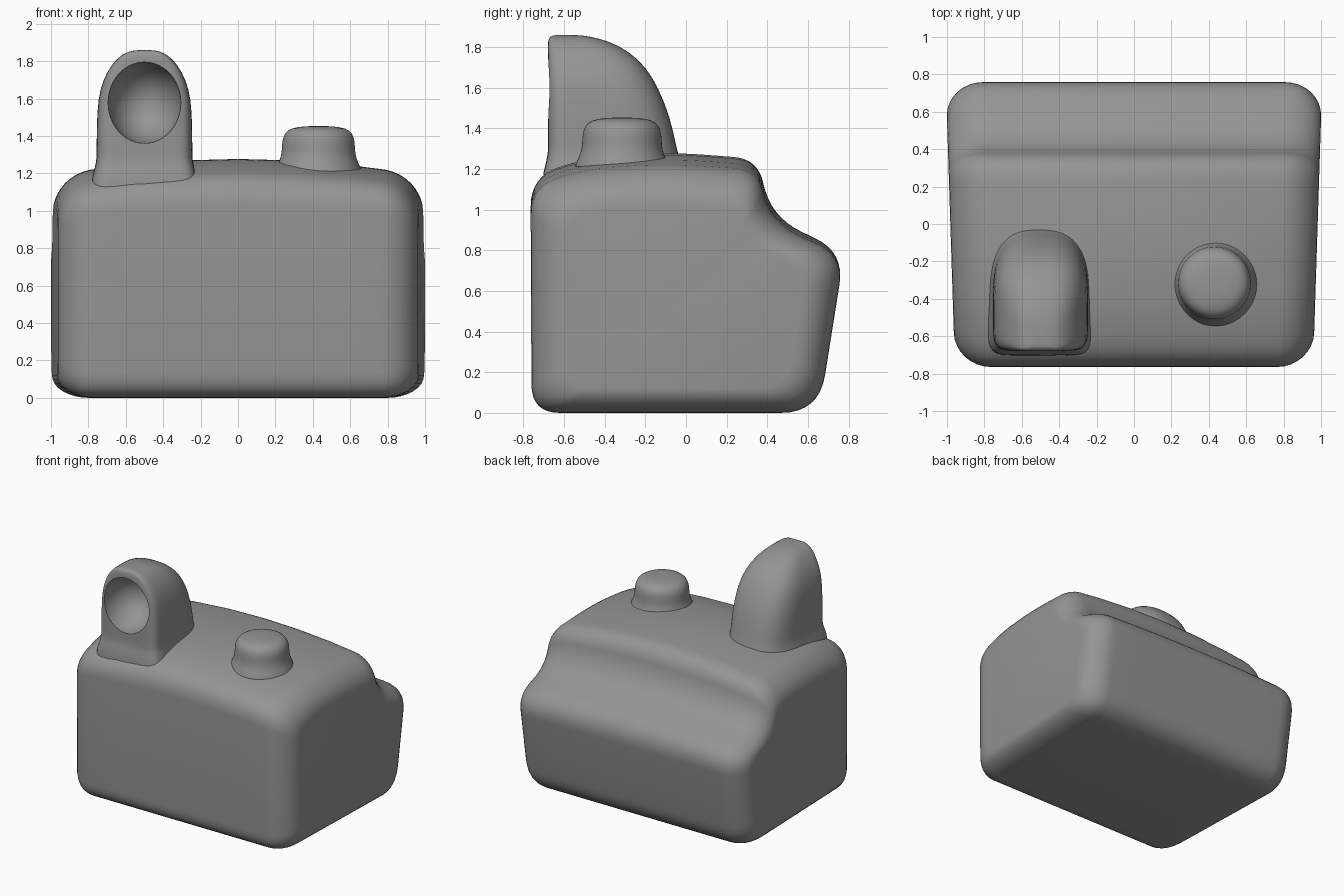
import bpy, bmesh
from math import sin, cos, pi, copysign
from mathutils import Vector

if "Cube" in bpy.data.objects:
    bpy.data.objects.remove(bpy.data.objects["Cube"])

grey = bpy.data.materials.new("dark_grey")
grey.diffuse_color = (0.3, 0.3, 0.3, 1)
grey.use_nodes = True
grey.node_tree.nodes["Principled BSDF"].inputs["Base Color"].default_value = grey.diffuse_color


def loft(name, rings, subsurf=0):
    """Skin a list of equal-length closed rings and cap both ends."""
    bm = bmesh.new()
    loops = [[bm.verts.new(p) for p in r] for r in rings]
    n = len(loops[0])
    for a, b in zip(loops, loops[1:]):
        for i in range(n):
            j = (i + 1) % n
            bm.faces.new((a[i], a[j], b[j], b[i]))
    bm.faces.new(loops[0])
    bm.faces.new(loops[-1])
    bmesh.ops.recalc_face_normals(bm, faces=bm.faces)
    me = bpy.data.meshes.new(name)
    bm.to_mesh(me)
    bm.free()
    me.materials.append(grey)
    ob = bpy.data.objects.new(name, me)
    bpy.context.collection.objects.link(ob)
    if subsurf:
        m = ob.modifiers.new("smooth", 'SUBSURF')
        m.levels = m.render_levels = subsurf
    return ob


def fillet(corners, steps=8):
    """Round each (y, z, r) corner of a closed polygon."""
    out = []
    for i, (y, z, r) in enumerate(corners):
        c = Vector((y, z))
        p = Vector(corners[i - 1][:2])
        q = Vector(corners[(i + 1) % len(corners)][:2])
        a, b = c + (p - c).normalized() * r, c + (q - c).normalized() * r
        for k in range(steps + 1):
            t = k / steps
            out.append(a * (1 - t) ** 2 + c * 2 * t * (1 - t) + b * t * t)
    return out


def spow(v, e):
    return copysign(abs(v) ** e, v)


def smooth(ob, angle=None):
    bpy.ops.object.select_all(action='DESELECT')
    bpy.context.view_layer.objects.active = ob
    ob.select_set(True)
    if angle:
        bpy.ops.object.shade_smooth_by_angle(angle=angle)
    else:
        bpy.ops.object.shade_smooth()


# Body: side profile lofted across x with rounded ends
profile = fillet([(-0.76, 0, 0.14), (0.655, 0, 0.19), (0.78, 0.79, 0.16),
                  (0.415, 0.965, 0.17), (0.355, 1.25, 0.12), (-0.1, 1.285, 0.2),
                  (-0.48, 1.255, 0.13), (-0.765, 1.165, 0.15)])
half = [(0.8 + 0.2 * sin(k * pi / 16), 1 - cos(k * pi / 16)) for k in range(9)]
stations = [(-x, d) for x, d in reversed(half)] + [(x, 0) for x in (-0.6, -0.3, 0, 0.3, 0.6)] + half
rings = []
for x, d in stations:
    ring = []
    for y, z in profile:
        yy = y * (1 - 0.24 * d)
        zz = 0.6 + (z - 0.6) * (1 - (0.25 if z > 0.6 else 0.2) * d)
        if z > 0.6:
            zz -= 0.085 * x * x * (z - 0.6) / 0.65
        ring.append((x * (0.982 + 0.032 * yy), yy, zz))
    rings.append(ring)
smooth(loft("body", rings))

# Hooded spout: D-shaped slices (z, half width, front y, back y)
slices = [(1.06, 0.32, -0.73, 0.02), (1.19, 0.275, -0.70, -0.015), (1.27, 0.257, -0.68, -0.035),
          (1.30, 0.256, -0.68, -0.045), (1.45, 0.256, -0.68, -0.075), (1.6, 0.249, -0.68, -0.135),
          (1.7, 0.222, -0.68, -0.195), (1.78, 0.178, -0.68, -0.28), (1.83, 0.13, -0.68, -0.38),
          (1.852, 0.085, -0.67, -0.47), (1.86, 0.04, -0.65, -0.53)]
rings = []
for z, w, yf, yb in slices:
    ym = yf + 0.45 * (yb - yf)
    ring = []
    for k in range(40):
        t = 2 * pi * k / 40
        e = 2 / 2.7 if sin(t) > 0 else 2 / 7
        span = yb - ym if sin(t) > 0 else ym - yf
        ring.append((-0.5 + w * spow(cos(t), e), ym + span * spow(sin(t), e), z))
    rings.append(ring)
spout = loft("spout", rings, 1)

# Cut the oval mouth into the front of the spout
bpy.ops.mesh.primitive_uv_sphere_add(segments=48, ring_count=24, location=(-0.5, -0.68, 1.578))
mouth = bpy.context.object
mouth.name = "mouth_cutter"
mouth.data.materials.append(grey)
mouth.scale = (0.195, 0.26, 0.217)
mouth.hide_render = True
cut = spout.modifiers.new("mouth", 'BOOLEAN')
cut.operation, cut.object, cut.solver = 'DIFFERENCE', mouth, 'EXACT'
bpy.context.view_layer.objects.active = spout
for m in list(spout.modifiers):
    bpy.ops.object.modifier_apply(modifier=m.name)
bpy.data.objects.remove(mouth)
smooth(spout, 0.9)

# Button on top with a flared foot (radius, z)
button = [(0.27, 1.15), (0.225, 1.23), (0.204, 1.28), (0.196, 1.32), (0.196, 1.37),
          (0.183, 1.415), (0.15, 1.442), (0.08, 1.452), (0.02, 1.453)]
rings = [[(0.43 + r * cos(2 * pi * k / 32), -0.315 + r * sin(2 * pi * k / 32), z)
          for k in range(32)] for r, z in button]
smooth(loft("button", rings, 1))
